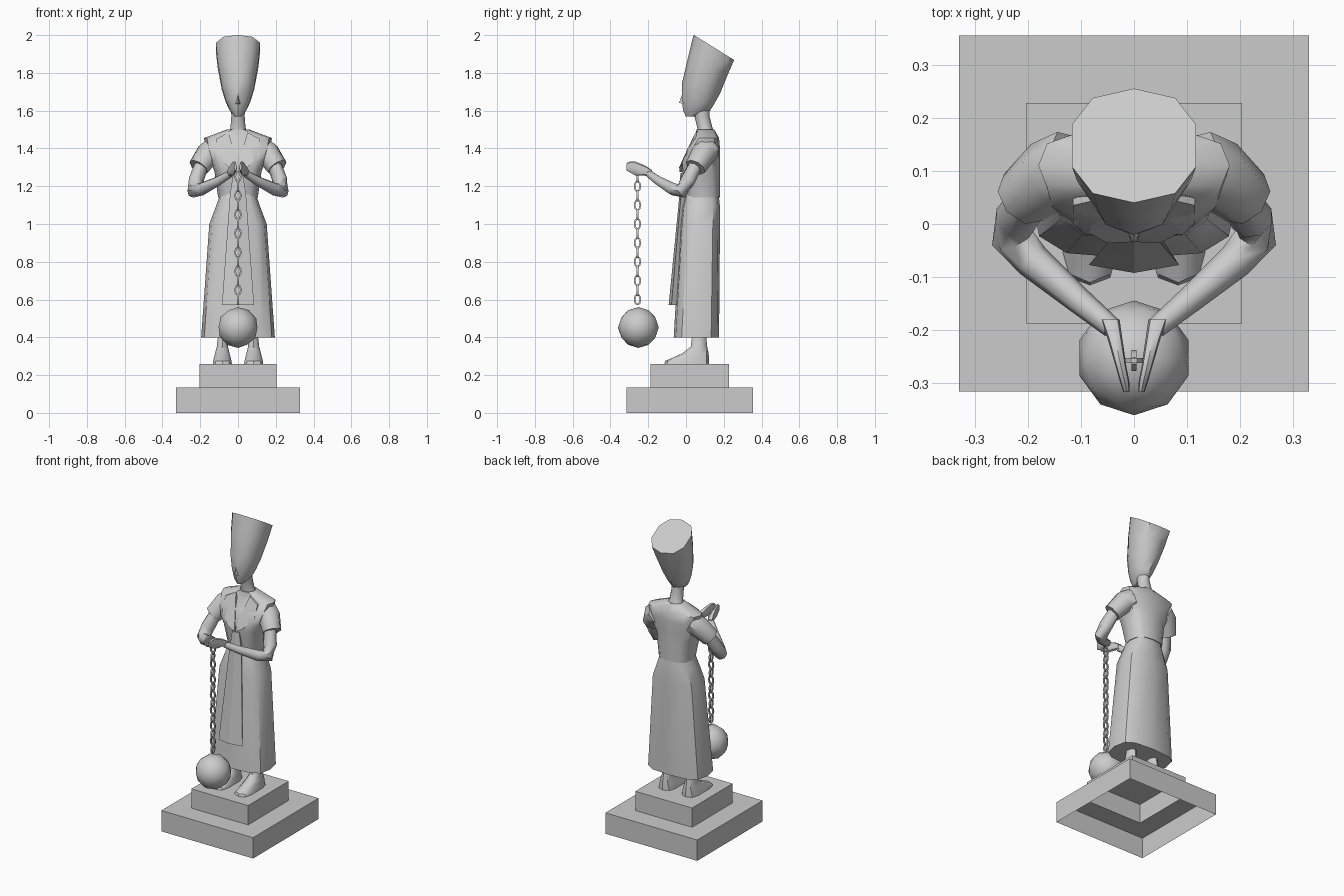
import bpy, bmesh, math
from math import cos, sin, pi, radians
from mathutils import Vector, Matrix

cube = bpy.data.objects.get("Cube")
if cube:
    bpy.data.objects.remove(cube, do_unlink=True)

stone = bpy.data.materials.new("grey stone")
stone.use_nodes = True
GREY = (0.6, 0.6, 0.6, 1)
stone.diffuse_color = GREY
stone.node_tree.nodes["Principled BSDF"].inputs["Base Color"].default_value = GREY


def finish(name, bm, angle=40, recalc=True):
    if recalc:
        bmesh.ops.recalc_face_normals(bm, faces=bm.faces)
    mesh = bpy.data.meshes.new(name)
    bm.to_mesh(mesh)
    bm.free()
    mesh.materials.append(stone)
    ob = bpy.data.objects.new(name, mesh)
    bpy.context.collection.objects.link(ob)
    if angle:
        bpy.ops.object.select_all(action="DESELECT")
        ob.select_set(True)
        bpy.context.view_layer.objects.active = ob
        bpy.ops.object.shade_smooth_by_angle(angle=radians(angle))
    return ob


def loft(name, rings, caps=(True, True), angle=40):
    bm = bmesh.new()
    loops = [[bm.verts.new(p) for p in ring] for ring in rings]
    n = len(loops[0])
    for a, b in zip(loops, loops[1:]):
        for i in range(n):
            j = (i + 1) % n
            bm.faces.new((a[i], a[j], b[j], b[i]))
    if caps[0]:
        bm.faces.new(loops[0][::-1])
    if caps[1]:
        bm.faces.new(loops[-1])
    return finish(name, bm, angle)


def power(v, e):
    return math.copysign(abs(v) ** e, v)


def ring(z, rx, front, back, n=12, e=1.0, slope=0.0, dent=0.0, x=0.0):
    """Level or tilted cross-section whose first point is the front centre."""
    yc, ry = (front + back) / 2, (back - front) / 2
    pts = []
    for i in range(n):
        t = 2 * pi * i / n - pi / 2
        dy = ry * power(sin(t), e)
        if i == 0:
            dy += dent
        pts.append(Vector((x + rx * power(cos(t), e), yc + dy, z + slope * dy)))
    return pts


def limb(name, path, n=8):
    """Tube through (point, radius) stations."""
    pts = [Vector(p) for p, r in path]
    rings = []
    for k, (p, r) in enumerate(path):
        d = pts[min(k + 1, len(pts) - 1)] - pts[max(k - 1, 0)]
        q = d.to_track_quat("Z", "Y")
        rings.append([pts[k] + q @ Vector((r * cos(2 * pi * i / n), r * sin(2 * pi * i / n), 0))
                      for i in range(n)])
    return loft(name, rings, angle=45)


# Stepped plinth, open underneath
def square(z, x, y0, y1):
    return [(-x, y0, z), (x, y0, z), (x, y1, z), (-x, y1, z)]


loft("plinth", [square(0, .329, -.315, .355), square(.135, .329, -.315, .355),
                square(.135, .203, -.187, .228), square(.26, .203, -.187, .228)],
     caps=(False, True), angle=0)

# Long skirt
loft("skirt", [ring(.40, .195, -.065, .175, e=.62), ring(1.0, .152, -.03, .18, e=.65),
               ring(1.09, .118, -.02, .18, e=.7), ring(1.17, .09, .0, .172, e=.7)])

# Bodice with a central crease in the chest
loft("bodice", [ring(1.14, .105, .0, .18, e=.75), ring(1.28, .125, -.025, .18, e=.72, dent=.004),
                ring(1.33, .145, -.03, .18, e=.68, dent=.014),
                ring(1.40, .17, .0, .18, e=.66, dent=.014),
                ring(1.455, .18, .045, .175, e=.66, dent=.008),
                ring(1.50, .06, .055, .15)])

# Front sash with a ridge down the middle
def sash_ring(z, w, front, side, back):
    return [(-w, side, z), (0, front, z), (w, side, z), (w * .5, back, z), (-w * .5, back, z)]


loft("sash", [sash_ring(.57, .085, -.092, -.077, -.035),
              sash_ring(1.16, .042, -.034, -.026, .02),
              sash_ring(1.27, .025, -.03, -.024, .02)], angle=15)

# Neck
loft("neck", [ring(1.46, .065, .06, .16, 10), ring(1.51, .042, .06, .14, 10),
              ring(1.57, .037, .045, .125, 10), ring(1.64, .04, .03, .125, 10)])

# Head flaring into a tall slanted crown
loft("head_and_crown", [ring(1.57, .018, -.002, .06, 10),
                        ring(1.6, .045, -.016, .125, 10, slope=-.05),
                        ring(1.65, .068, -.022, .148, 10, slope=-.2),
                        ring(1.72, .09, -.02, .18, 10, slope=-.3),
                        ring(1.84, .112, .012, .222, 10, e=.9, slope=-.45),
                        ring(1.935, .122, .04, .255, 10, e=.85, slope=-.62)])

# Nose
bm = bmesh.new()
tip = [bm.verts.new(p) for p in [(0, -.019, 1.69), (.014, -.012, 1.635),
                                 (-.014, -.012, 1.635), (0, -.037, 1.642)]]
bmesh.ops.convex_hull(bm, input=tip)
finish("nose", bm, 0)

for s, side in ((1, "left"), (-1, "right")):
    # Sleeve and bare arm
    limb(side + "_sleeve", [((s * .115, .115, 1.40), .065), ((s * .155, .095, 1.375), .068),
                            ((s * .208, .05, 1.30), .057)])
    limb(side + "_arm", [((s * .18, .07, 1.35), .036), ((s * .222, .01, 1.23), .041),
                         ((s * .23, -.025, 1.175), .04), ((s * .19, -.07, 1.185), .034),
                         ((s * .1, -.147, 1.23), .025), ((s * .042, -.195, 1.265), .02)])

    # Upright flat hand
    def hand_ring(x, y, z, w, h):
        return [(s * x + w * power(cos(i * pi / 4), .7), y, z + h * power(sin(i * pi / 4), .7))
                for i in range(8)]
    loft(side + "_hand", [hand_ring(.045, -.18, 1.265, .018, .02),
                          hand_ring(.036, -.215, 1.282, .014, .026),
                          hand_ring(.024, -.27, 1.295, .010, .037),
                          hand_ring(.018, -.295, 1.302, .009, .03),
                          hand_ring(.014, -.316, 1.302, .006, .018)])

    # Collar flap from shoulder to the middle of the chest
    bm = bmesh.new()
    flap = [(.05, .05, 1.485), (.115, .035, 1.45), (.115, .0, 1.37),
            (.05, -.036, 1.3), (.004, -.034, 1.275), (.012, -.014, 1.35)]
    vs = [bm.verts.new((s * x, y + d, z)) for d in (0, .03) for x, y, z in flap]
    bmesh.ops.convex_hull(bm, input=vs)
    finish(side + "_collar", bm, 35)

    # Foot and ankle
    loft(side + "_foot", [ring(.26, .052, -.115, .122, 10, e=.6, x=s * .083),
                          ring(.275, .05, -.11, .122, 10, e=.65, x=s * .083),
                          ring(.315, .04, -.02, .12, 10, e=.8, x=s * .083),
                          ring(.35, .031, .025, .112, 10, x=s * .083),
                          ring(.43, .024, .035, .105, 10, x=s * .08)])

# Hanging chain of alternating oval links
LINKS, TOP, PITCH = 14, 1.25, .05
for k in range(LINKS):
    bm = bmesh.new()
    loops = []
    for i in range(10):
        t = 2 * pi * i / 10
        out = Vector((cos(t), 0, sin(t)))
        mid = Vector((.015 * cos(t), 0, .027 * sin(t)))
        loops.append([bm.verts.new(mid + .0065 * (out * cos(a) + Vector((0, sin(a), 0))))
                      for a in (pi / 4 + j * pi / 2 for j in range(4))])
    for i in range(10):
        a, b = loops[i], loops[(i + 1) % 10]
        for j in range(4):
            bm.faces.new((a[j], a[(j + 1) % 4], b[(j + 1) % 4], b[j]))
    turn = Matrix.Rotation(pi / 2 * (k % 2), 4, "Z")
    bm.transform(Matrix.Translation((0, -.257, TOP - PITCH * k)) @ turn)
    finish("chain_link_%d" % (k + 1), bm, 40)

# Heavy ball
bm = bmesh.new()
bmesh.ops.create_icosphere(bm, subdivisions=2, radius=.108)
bm.transform(Matrix.Translation((0, -.252, .452)))
finish("ball", bm, 45)
